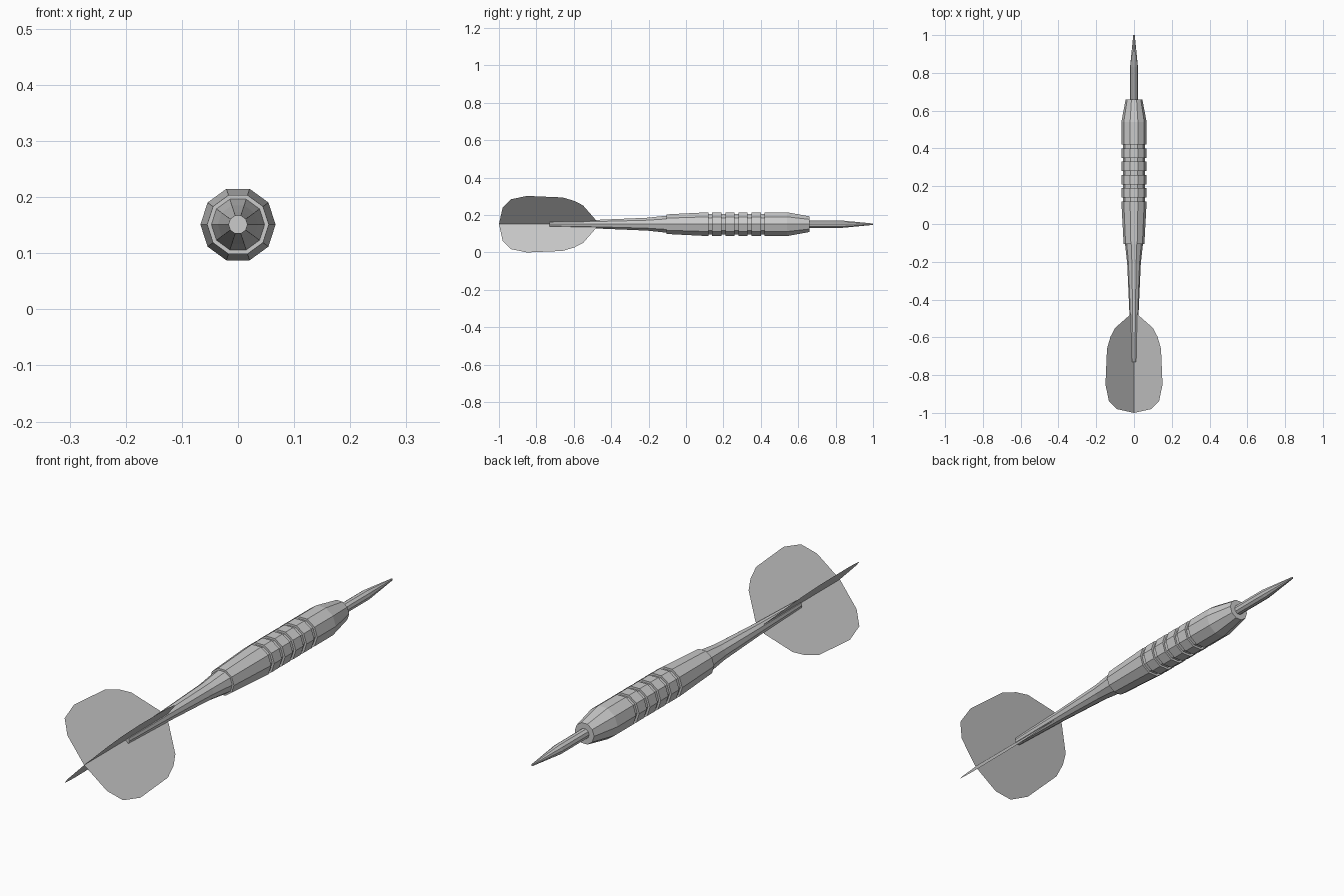
import bpy, bmesh
from math import cos, sin, pi, sqrt

if "Cube" in bpy.data.objects:
    bpy.data.objects.remove(bpy.data.objects["Cube"])

AXIS_Z = 0.151
SIDES = 10


def new_object(name, bm):
    bmesh.ops.recalc_face_normals(bm, faces=bm.faces[:])
    mesh = bpy.data.meshes.new(name)
    bm.to_mesh(mesh)
    bm.free()
    ob = bpy.data.objects.new(name, mesh)
    ob.location.z = AXIS_Z
    bpy.context.collection.objects.link(ob)
    return ob


def turned(name, profile):
    """Ten-sided turned solid along y from (y, radius) pairs."""
    bm = bmesh.new()
    rings = [[bm.verts.new((r * cos(2 * pi * i / SIDES), y, r * sin(2 * pi * i / SIDES)))
              for i in range(SIDES)] for y, r in profile]
    for a, b in zip(rings, rings[1:]):
        for i in range(SIDES):
            j = (i + 1) % SIDES
            bm.faces.new((a[i], a[j], b[j], b[i]))
    bm.faces.new(rings[0])
    bm.faces.new(rings[-1])
    return new_object(name, bm)


# Steel point
turned("point", [(0.64, 0.021), (0.83, 0.021), (1.0, 0.004)])

# Barrel with five grip grooves
barrel = [(-0.105, 0.055)]
for k in range(5):
    y = 0.12 + 0.07 * k
    barrel += [(y, 0.067), (y, 0.058), (y + 0.02, 0.058), (y + 0.02, 0.067)]
barrel += [(0.54, 0.067), (0.66, 0.044)]
turned("barrel", barrel)

# Tapered shaft
turned("shaft", [(-0.73, 0.017), (-0.48, 0.024), (-0.21, 0.036), (-0.10, 0.048)])

# Two crossed flights: (y, half width seen from the side)
outline = [(-0.98, 0.09), (-0.937, 0.133), (-0.85, 0.151), (-0.66, 0.143),
           (-0.596, 0.124), (-0.55, 0.10), (-0.48, 0.02)]
for name, slope in (("flight_rising", 1), ("flight_falling", -1)):
    bm = bmesh.new()
    tail, nose = bm.verts.new((0, -1, 0)), bm.verts.new((0, -0.48, 0))
    for s in (1, -1):
        edge = [bm.verts.new((s * w, y, s * slope * w)) for y, w in outline]
        bm.faces.new([tail] + edge + [nose])
    new_object(name, bm)
